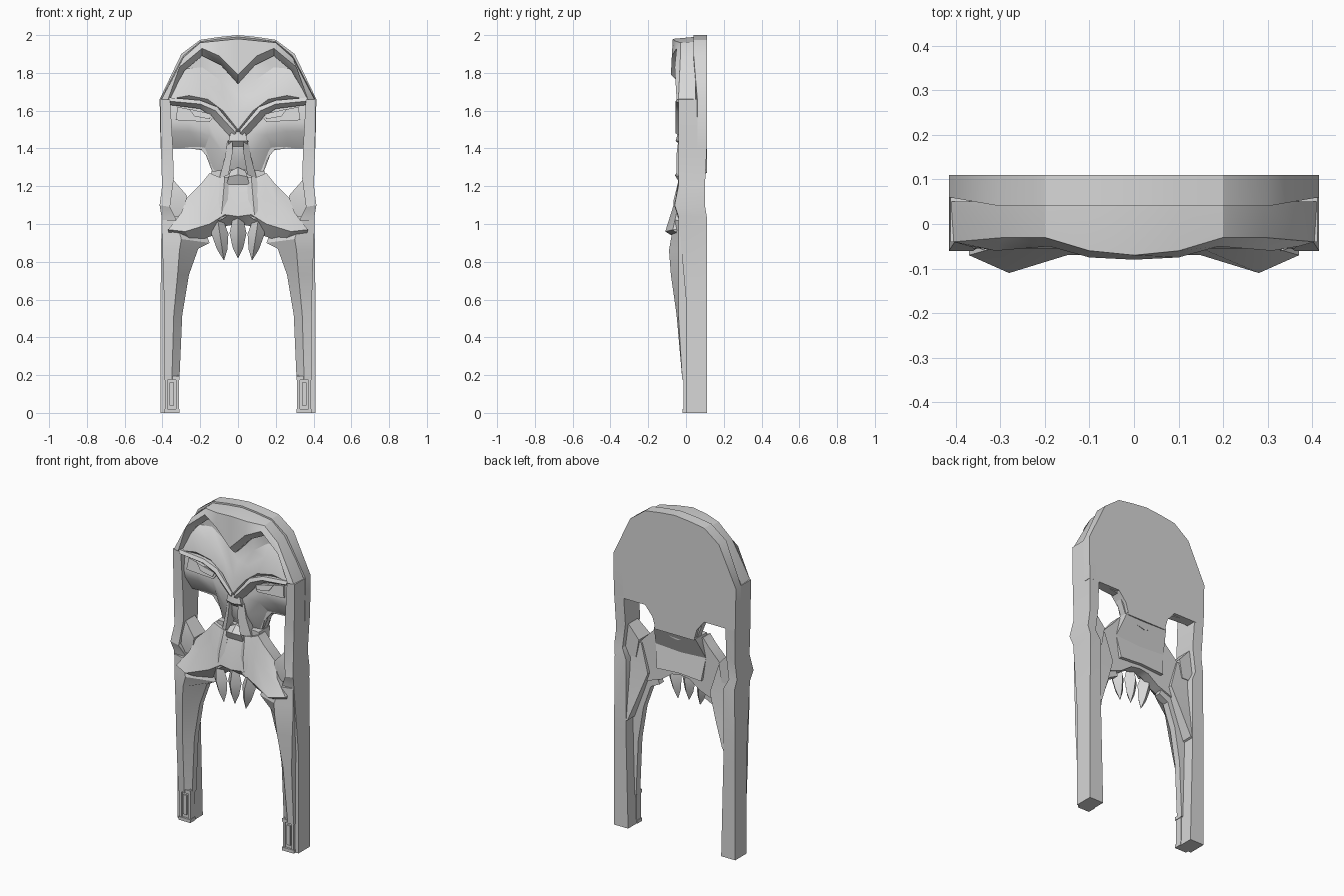
import bpy
import bmesh
import math

default_cube = bpy.data.objects.get("Cube")
if default_cube:
    bpy.data.objects.remove(default_cube, do_unlink=True)

UNIT = 0.01  # part dimensions are written in hundredths

# One plain grey for the whole mask
grey = bpy.data.materials.new("plain_grey")
grey.use_nodes = True
colour = (0.68, 0.68, 0.68, 1)
grey.diffuse_color = colour
grey.node_tree.nodes["Principled BSDF"].inputs["Base Color"].default_value = colour


def finish(name, bm, angle=28):
    """Turn a bmesh into a shaded object."""
    bmesh.ops.recalc_face_normals(bm, faces=bm.faces)
    mesh = bpy.data.meshes.new(name)
    bm.to_mesh(mesh)
    bm.free()
    mesh.materials.append(grey)
    obj = bpy.data.objects.new(name, mesh)
    bpy.context.scene.collection.objects.link(obj)
    bpy.ops.object.select_all(action="DESELECT")
    obj.select_set(True)
    bpy.context.view_layer.objects.active = obj
    bpy.ops.object.shade_smooth_by_angle(angle=math.radians(angle))
    return obj


def loft(name, rows, backs):
    """Closed relief: rows of (x, z, y) in front, walls running to the back depth."""
    bm = bmesh.new()
    front = [[bm.verts.new((x * UNIT, y * UNIT, z * UNIT)) for x, z, y in row] for row in rows]
    rear = [[bm.verts.new((x * UNIT, back * UNIT, z * UNIT)) for x, z, y in row]
            for row, back in zip(rows, backs)]
    height, width = len(rows), len(rows[0])
    for grid in (front, rear):
        for i in range(height - 1):
            for j in range(width - 1):
                bm.faces.new((grid[i][j], grid[i][j + 1], grid[i + 1][j + 1], grid[i + 1][j]))
    border = [(0, j) for j in range(width)]
    border += [(i, width - 1) for i in range(1, height)]
    border += [(height - 1, j) for j in reversed(range(width - 1))]
    border += [(i, 0) for i in reversed(range(1, height - 1))]
    for (a, b), (c, d) in zip(border, border[1:] + border[:1]):
        bm.faces.new((front[a][b], front[c][d], rear[c][d], rear[a][b]))
    return finish(name, bm)


def relief(name, bands, back, pair=False):
    """Bands are (default depth, points); mirrored across the centre or built as a pair."""
    backs = back if isinstance(back, list) else [back] * len(bands)
    rows = [[(p[0], p[1], p[2] if len(p) > 2 else depth) for p in points]
            for depth, points in bands]
    flipped = [[(-x, z, y) for x, z, y in row] for row in rows]
    if pair:
        loft("left_" + name, rows, backs)
        loft("right_" + name, flipped, backs)
    else:
        loft(name, [f[:0:-1] + r for f, r in zip(flipped, rows)], backs)


# Flat plate closing the back of the skull
relief("back_plate", [
    (4, [(0, 200), (10, 199), (20, 197.5), (30, 190), (41.5, 166, 6)]),
    (4, [(0, 127), (13, 127), (15, 134), (20, 140), (41, 140, 6)]),
], 11)

# Hood around the forehead, dipping to a point in the middle
relief("hood", [
    (4, [(0, 199), (10, 198), (20, 196.5), (29, 189), (41, 166)]),
    (-4, [(0, 198, -7), (10, 197, -6), (20, 196, -3), (29, 188, -3), (40.5, 166)]),
    (-5, [(0, 179, -8), (10, 189, -7.5), (19, 193), (31, 183, -6), (37, 166)]),
    (-1, [(0, 174, -3), (9, 184), (19, 189), (28.5, 181), (35.5, 166)]),
], 5)

# Hollow forehead, raised brow band, eye hollows and cheeks
relief("face", [
    (2, [(0, 183), (9, 190), (19, 194), (30, 186), (37, 168)]),
    (2, [(0, 168, 0), (9, 176), (19, 183), (29, 182), (37, 167)]),
    (-2, [(0, 160, -4), (8, 168), (19, 176), (30, 178), (37, 167)]),
    (-4, [(0, 150, -5), (8, 160), (16, 166), (26, 168), (37, 166)]),
    (0, [(0, 147, -3), (6, 155), (14, 162), (26, 164), (37, 163)]),
    (-2, [(0, 142), (7, 148), (16, 154), (26, 154), (37, 154)]),
    (-1, [(0, 132), (8, 138), (15, 147), (26, 149), (37, 149)]),
    (5, [(0, 123), (13, 126), (18, 139), (26, 140), (37, 140)]),
], 9)

# Narrow raised bar under each brow
relief("brow_bar", [
    (-4.5, [(37, 167), (20, 165.5), (11, 162), (1, 150)]),
    (-5.5, [(36, 165), (20, 163.5), (12, 160), (1, 148)]),
    (-2, [(36, 163), (20, 161), (14, 157), (4, 146)]),
], 0, pair=True)

# Slanted eye frames with slits on top
relief("eye_frame", [
    (-2, [(32, 162), (12, 158)]),
    (-2.8, [(33, 155), (26, 152), (15, 154)][::2]),
], 0, pair=True)
relief("eye_slit", [
    (-2.8, [(26, 161), (14, 158)]),
    (-3.4, [(23, 157), (15, 155.5)]),
], 0, pair=True)

# Nose: bridge, flaring walls, tip
relief("nose_bridge", [
    (-4, [(0, 149), (4, 148)]),
    (-5.5, [(0, 144), (5, 144, -4)]),
    (-2, [(0, 141), (5, 141)]),
], 2)
relief("nose_wall", [
    (-4, [(3, 145), (5.5, 144, -2)]),
    (-5, [(3, 137), (7, 135, -2)]),
    (-5, [(5, 126), (10, 124, -1)]),
], 2, pair=True)
relief("nose_tip", [
    (-2, [(0, 130), (4, 128)]),
    (-6, [(0, 126), (5, 125, -4)]),
    (-3, [(0, 121), (6, 121)]),
], 2)

# Upper jaw sweeping out to heavy cheek points, with ridged tooth roots
relief("upper_jaw", [
    (-2, [(0, 123), (8, 124), (15, 127), (19, 122), (27, 114)]),
    (-5, [(0, 113), (7, 114), (14, 115), (22, 109), (30, 106)]),
    (-7, [(0, 104), (7, 105), (15, 100), (28, 96, -11), (37, 97)]),
    (-1, [(0, 100), (6, 99), (13, 94), (24, 90), (36, 92)]),
], 5)
relief("tooth_root", [
    (-2, [(5, 125), (7, 125, -3.5), (10, 125)]),
    (-5, [(5, 113), (8, 113, -6.5), (11, 113)]),
    (-6, [(6, 104), (9, 102, -7), (12, 102)]),
], 0, pair=True)
relief("palate", [
    (0, [(0, 129), (14, 128)]),
    (0, [(0, 114), (17, 115)]),
    (0, [(0, 102), (15, 101)]),
], [11, 5, 7])
relief("cheek_strut", [
    (-2, [(34, 123), (37, 123)]),
    (-4, [(27, 115), (37, 113)]),
    (-3, [(29, 104), (38, 104)]),
], 7, pair=True)

# Side rails from the temples to the feet
relief("side_rail", [
    (-4, [(36, 167), (41.2, 166)]),
    (-4, [(34.5, 141), (40.8, 140)]),
    (-4, [(34, 124), (40.2, 120)]),
    (-6, [(36, 109), (41.5, 110)]),
    (-4, [(33, 103), (40.5, 104)]),
    (0, [(33, 60), (41, 60)]),
    (0, [(31.5, 0), (41, 0)]),
], [11, 11, 10, 10, 11, 11, 11], pair=True)

# Rear buttress joining each rail to the jaw
relief("rear_buttress", [
    (0, [(26, 113), (36, 116)]),
    (0, [(21, 96), (36, 96)]),
    (0, [(26, 82), (36, 80)]),
    (0, [(32, 66), (36, 64)]),
], [6, 7, 9, 10.8], pair=True)

# Curved legs with a sharp front ridge
relief("front_leg", [
    (0, [(19, 100), (33, 102, -6), (40, 102, -4)]),
    (0, [(15, 90), (30, 92, -8), (40, 92, -4)]),
    (0, [(21, 87), (31, 86, -9), (40, 86, -4)]),
    (0, [(26, 73), (32, 73, -8), (39.5, 73, -4)]),
    (0, [(29.5, 52), (34, 52, -5), (39, 52, -4)]),
    (0, [(31, 18), (35, 18, -2), (39, 18, -2)]),
], 4, pair=True)

# Feet: framed panel between two bands
for side, word in ((1, "left"), (-1, "right")):
    for part, x, z, wide, tall, front in (
            ("foot_core", 35, 10, 7, 20, -0.6), ("foot_top_band", 35, 18.5, 8, 2, -1.8),
            ("foot_base_band", 35, 1, 8, 2, -1.8), ("foot_inner_post", 32, 10, 1.4, 18, -1.4),
            ("foot_outer_post", 38, 10, 1.4, 18, -1.4), ("foot_panel", 35, 10, 2.4, 12, -1.4)):
        bm = bmesh.new()
        bmesh.ops.create_cube(bm, size=1)
        bmesh.ops.scale(bm, vec=(wide * UNIT, (3 - front) * UNIT, tall * UNIT), verts=bm.verts)
        centre = (side * x * UNIT, (3 + front) / 2 * UNIT, z * UNIT)
        bmesh.ops.translate(bm, vec=centre, verts=bm.verts)
        finish(word + "_" + part, bm)


def fang(name, x, tip_x, tip_z):
    """Four-sided tooth that swells and then tapers to a point."""
    bm = bmesh.new()
    rings = []
    for t, radius in ((0, 2.5), (0.4, 4.5), (0.75, 2.8), (1, 0.2)):
        cx, cz = x + (tip_x - x) * t, 104 + (tip_z - 104) * t
        rings.append([bm.verts.new(((cx + radius * math.cos(a)) * UNIT,
                                    (-3 + radius * math.sin(a)) * UNIT, cz * UNIT))
                      for a in (k * math.pi / 2 for k in range(4))])
    for upper, lower in zip(rings, rings[1:]):
        for k in range(4):
            n = (k + 1) % 4
            bm.faces.new((upper[k], upper[n], lower[n], lower[k]))
    bm.faces.new(rings[0])
    bm.faces.new(rings[-1])
    finish(name, bm)


# Three fangs under the jaw
fang("centre_fang", 0, 0, 82)
fang("left_fang", 11, 7.5, 81)
fang("right_fang", -11, -7.5, 81)
